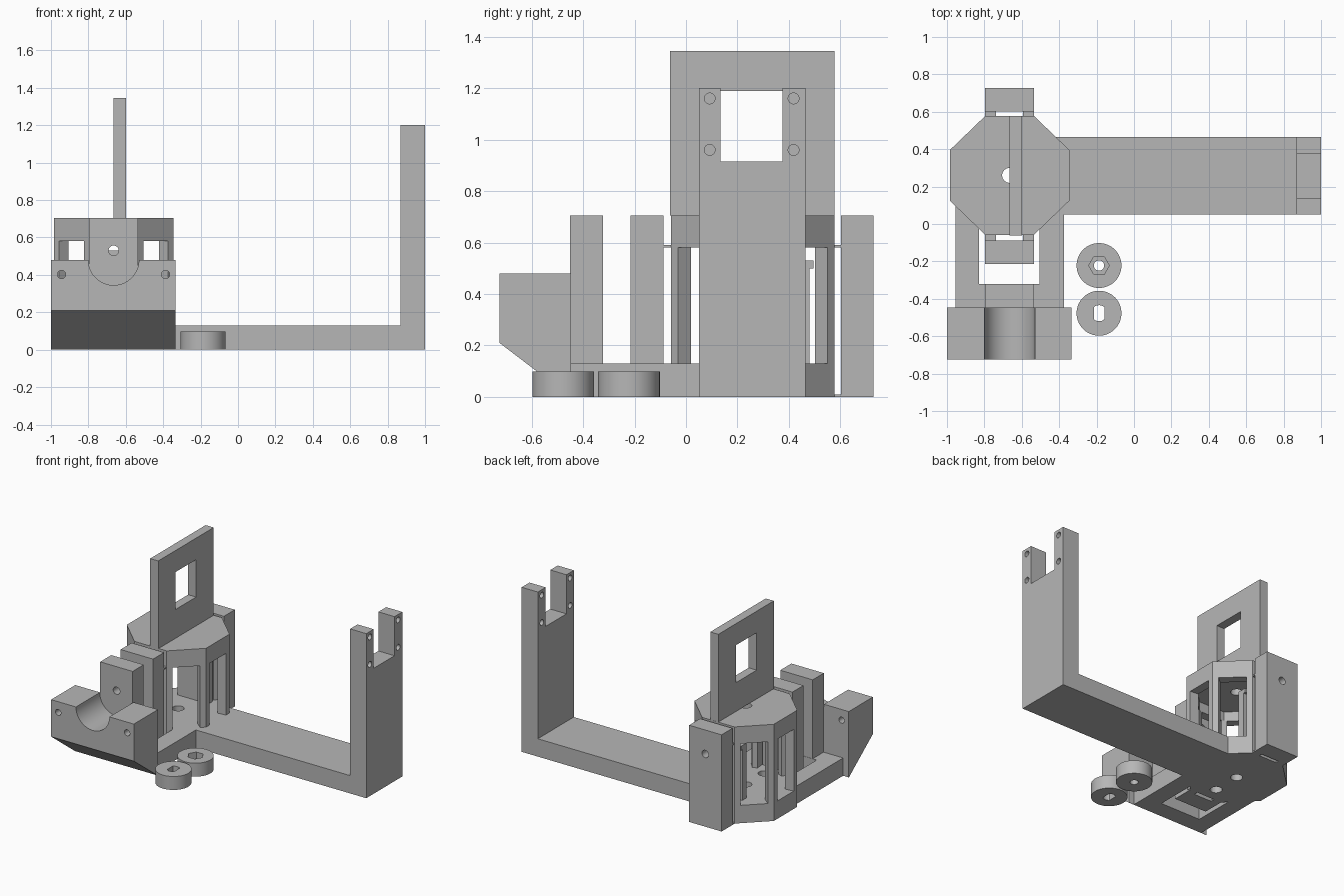
import bpy, bmesh, math
from mathutils import Vector

if "Cube" in bpy.data.objects:
    bpy.data.objects.remove(bpy.data.objects["Cube"])

grey = bpy.data.materials.new("plain_grey")
grey.use_nodes = True
grey.diffuse_color = (0.47, 0.47, 0.47, 1)
grey.node_tree.nodes["Principled BSDF"].inputs["Base Color"].default_value = grey.diffuse_color

CX, CY = -0.665, 0.26    # centre of the octagonal cage
AXLE = 0.53              # height of the bearing holes


def prism(name, pts, axis, a, b):
    """Extrude a 2D outline along an axis from a to b."""
    place = {"x": lambda u, v, w: (w, u, v),
             "y": lambda u, v, w: (u, w, v),
             "z": lambda u, v, w: (u, v, w)}[axis]
    bm = bmesh.new()
    low = [bm.verts.new(place(u, v, a)) for u, v in pts]
    high = [bm.verts.new(place(u, v, b)) for u, v in pts]
    bm.faces.new(low)
    bm.faces.new(high)
    n = len(pts)
    for i in range(n):
        j = (i + 1) % n
        bm.faces.new((low[i], low[j], high[j], high[i]))
    bmesh.ops.recalc_face_normals(bm, faces=bm.faces)
    mesh = bpy.data.meshes.new(name)
    bm.to_mesh(mesh)
    bm.free()
    mesh.materials.append(grey)
    ob = bpy.data.objects.new(name, mesh)
    bpy.context.collection.objects.link(ob)
    return ob


def box(name, x, y, z):
    return prism(name, [(x[0], y[0]), (x[1], y[0]), (x[1], y[1]), (x[0], y[1])], "z", *z)


def circle(u, v, r, n=32):
    return [(u + r * math.cos(math.tau * i / n), v + r * math.sin(math.tau * i / n))
            for i in range(n)]


def boolean(ob, other, operation="DIFFERENCE"):
    """Apply a boolean and discard the helper."""
    other.hide_render = True
    mod = ob.modifiers.new("bool", "BOOLEAN")
    mod.operation, mod.solver, mod.object = operation, "EXACT", other
    bpy.context.view_layer.objects.active = ob
    bpy.ops.object.modifier_apply(modifier=mod.name)
    bpy.data.objects.remove(other)


def drill(ob, axis, u, v, r, a, b):
    boolean(ob, prism("cutter", circle(u, v, r), axis, a, b))


def smooth(ob):
    bpy.ops.object.select_all(action="DESELECT")
    ob.select_set(True)
    bpy.context.view_layer.objects.active = ob
    bpy.ops.object.shade_smooth_by_angle(angle=math.radians(30))


# Octagon outline of the cage, counter-clockwise
def octagon(scale=1.0):
    q = [(0.13, -0.318), (0.32, -0.135), (0.32, 0.135), (0.13, 0.318)]
    q += [(-u, -v) for u, v in q]
    return [(CX + u * scale, CY + v * scale) for u, v in q]


# Base: octagon floor, long arm and the front frame
base = prism("base_plate", octagon(), "z", 0, 0.13)
for part in (box("arm", (-0.5, 1), (0.05, 0.465), (0, 0.13)),
             box("left_rail", (-0.505, -0.375), (-0.45, 0.2), (0, 0.13)),
             box("right_rail", (-0.955, -0.83), (-0.45, 0.2), (0, 0.13)),
             box("front_rail", (-0.9, -0.45), (-0.45, -0.32), (0, 0.13))):
    boolean(base, part, "UNION")
for y in (CY, 0.05):
    drill(base, "z", CX, y, 0.04, -0.1, 0.3)

# Forked upright at the end of the arm
upright = prism("fork_upright", [(0.05, 0), (0.465, 0), (0.465, 1.2), (0.375, 1.2),
                                 (0.375, 0.915), (0.135, 0.915), (0.135, 1.2), (0.05, 1.2)],
                "x", 0.87, 1.0)
for y in (0.092, 0.418):
    for z in (0.96, 1.16):
        drill(upright, "x", y, z, 0.021, 0.8, 1.1)

# Cage roof, hollow below, with the window fin on top
roof = prism("cage_roof", octagon(), "z", 0.58, 0.705)
boolean(roof, prism("cutter", octagon(0.8), "z", 0.5, 0.65))
drill(roof, "z", CX, CY, 0.04, 0.5, 0.8)
fin = box("window_fin", (-0.665, -0.6), (-0.062, 0.577), (0.705, 1.345))
boolean(fin, box("cutter", (-0.8, -0.5), (0.135, 0.375), (0.915, 1.188)))

# Pillars at the corners of the cage
corners = [Vector(p) for p in octagon()]
inner = [Vector(p) for p in octagon(0.8)]
for i, c in enumerate(corners):
    before = (corners[i - 1] - c).normalized()
    after = (corners[(i + 1) % 8] - c).normalized()
    outline = [c + before * 0.04, c, c + after * 0.04,
               inner[i] + after * 0.02, inner[i] + before * 0.02]
    prism(f"cage_pillar_{i + 1}", [tuple(p) for p in outline], "z", 0.13, 0.58)

# Bearing plate inside the cage, with a lip along its top
prism("inner_bearing_plate", [(0.43, 0.13), (0.48, 0.13), (0.48, 0.5), (0.495, 0.5),
                              (0.495, AXLE), (0.43, AXLE)], "x", -0.79, -0.54)

# Bearing blocks in front of and behind the cage
for name, y0, y1 in (("front_bearing_block", -0.45, -0.322),
                     ("middle_bearing_block", -0.215, -0.088),
                     ("back_bearing_block", 0.602, 0.728)):
    block = box(name, (-0.797, -0.535), (y0, y1), (0, 0.705))
    drill(block, "y", CX, AXLE, 0.027, y0 - 0.1, y1 + 0.1)

# Thin tabs joining blocks to the cage
for y in ((-0.088, -0.058), (0.577, 0.602)):
    for x in ((-0.797, -0.738), (-0.594, -0.535)):
        for z in (0, 0.58):
            box("joining_tab", x, y, (z, z + 0.01))

# Front cradle with a half-round groove
cradle = prism("front_cradle", [(-0.725, 0.21), (-0.45, 0), (-0.447, 0),
                                (-0.447, 0.48), (-0.725, 0.48)], "x", -1.0, -0.333)
boolean(cradle, prism("cutter", circle(CX, 0.48, 0.135, 64), "y", -0.9, -0.3))
for x in (-0.943, -0.387):
    drill(cradle, "y", x, 0.402, 0.022, -0.9, -0.3)
smooth(cradle)

# Loose washers: one with a hexagon pocket, one with a slot
WX = -0.187
nut_washer = prism("hexagon_washer", circle(WX, -0.222, 0.12, 64), "z", 0, 0.098)
drill(nut_washer, "z", WX, -0.222, 0.028, -0.1, 0.2)
boolean(nut_washer, prism("cutter", circle(WX, -0.222, 0.055, 6), "z", 0.05, 0.2))
slot_washer = prism("slotted_washer", circle(WX, -0.477, 0.12, 64), "z", 0, 0.098)
slot = prism("cutter", circle(WX, -0.477, 0.043), "z", -0.1, 0.2)
boolean(slot, box("cutter", (WX - 0.028, WX + 0.028), (-0.6, -0.3), (-0.2, 0.3)), "INTERSECT")
boolean(slot_washer, slot)
for washer in (nut_washer, slot_washer):
    smooth(washer)
